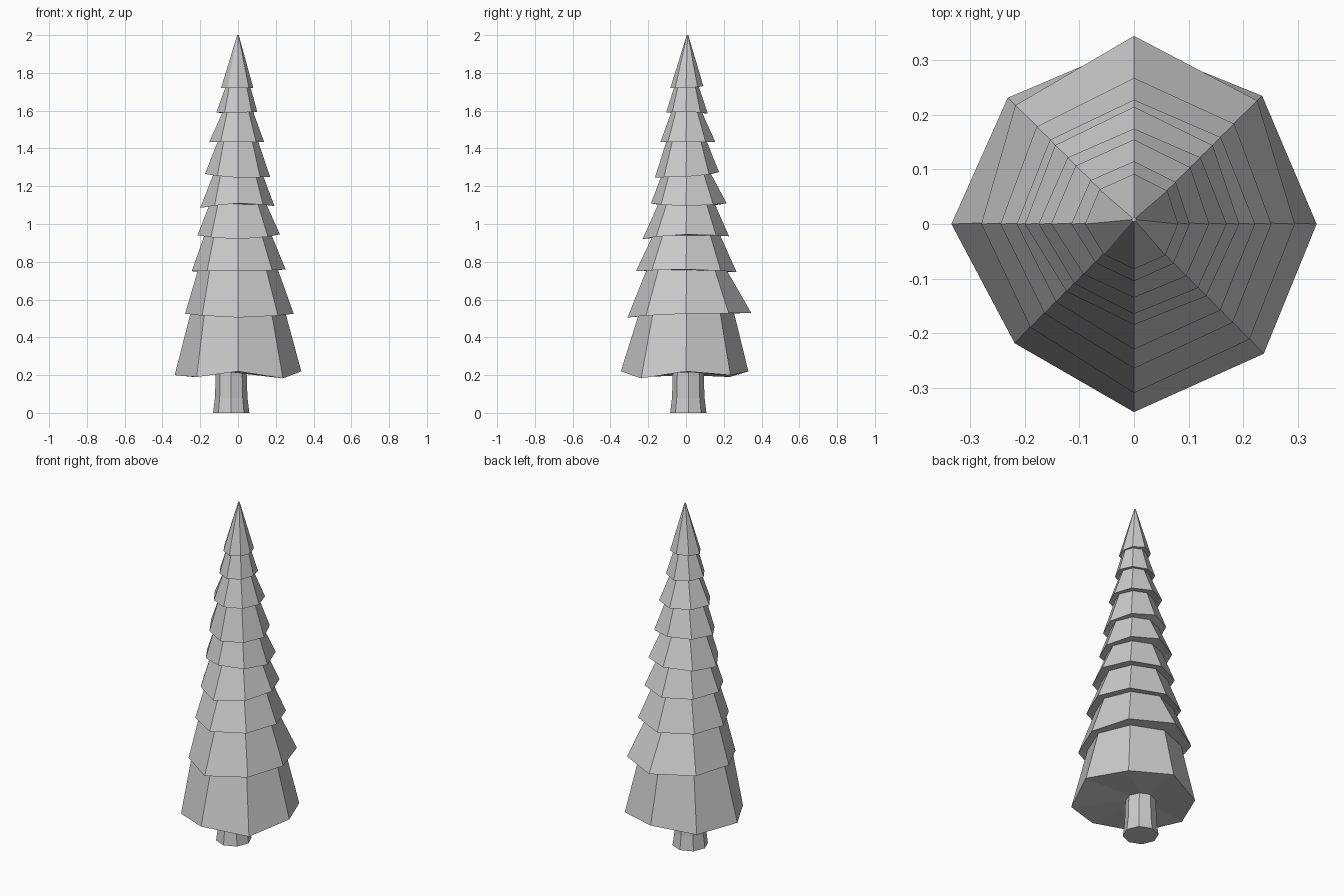
import bpy, math

if "Cube" in bpy.data.objects:
    bpy.data.objects.remove(bpy.data.objects["Cube"])

SIDES = 8


def loft(name, rings):
    """Skin a stack of equal-sided rings and cap both ends."""
    verts = [v for ring in rings for v in ring]
    faces = [tuple(reversed(range(SIDES)))]
    for k in range(len(rings) - 1):
        a, b = k * SIDES, (k + 1) * SIDES
        for i in range(SIDES):
            j = (i + 1) % SIDES
            faces.append((a + i, a + j, b + j, b + i))
    faces.append(tuple(range(len(verts) - SIDES, len(verts))))
    mesh = bpy.data.meshes.new(name)
    mesh.from_pydata(verts, [], faces)
    mesh.update()
    obj = bpy.data.objects.new(name, mesh)
    bpy.context.collection.objects.link(obj)
    return obj


def ring(cx, cy, radii, heights):
    return [(cx + r * math.cos(math.tau * i / SIDES),
             cy + r * math.sin(math.tau * i / SIDES), z)
            for i, (r, z) in enumerate(zip(radii, heights))]


def even_ring(cx, cy, r, z):
    return ring(cx, cy, [r] * SIDES, [z] * SIDES)


# Trunk, slightly off centre and flared at the foot
loft("trunk", [even_ring(-0.036, 0.012, r, z) for r, z in
               ((0.096, 0), (0.086, 0.08), (0.081, 0.24))])

# Branch tiers: rim radii (E, N, W, S), rim heights (E, N, W, S), neck radius
tiers = [
    ((.335, .330, .335, .345), (.220, .220, .200, .220), .252),
    ((.295, .345, .280, .310), (.525, .530, .525, .505), .212),
    ((.252, .268, .245, .265), (.760, .745, .750, .750), .178),
    ((.222, .228, .215, .230), (.945, .935, .940, .920), .150),
    ((.193, .215, .200, .185), (1.095, 1.110, 1.085, 1.110), .130),
    ((.170, .175, .175, .165), (1.250, 1.275, 1.265, 1.245), .106),
    ((.138, .155, .152, .135), (1.435, 1.435, 1.435, 1.435), .080),
    ((.102, .115, .115, .105), (1.595, 1.585, 1.590, 1.590), .065),
    ((.081, .092, .090, .083), (1.720, 1.730, 1.720, 1.720), .004),
]
diagonal = (1.0, 0.985, 0.91, 0.99)   # NE, NW, SW, SE


def with_diagonals(four, factors):
    out = []
    for i in range(4):
        out += [four[i], factors[i] * (four[i] + four[(i + 1) % 4]) / 2]
    return out


rings = [even_ring(-0.036, 0.012, 0.075, 0.215)]
for n, (radii, heights, neck) in enumerate(tiers):
    zs = with_diagonals(heights, (1, 1, 1, 1))
    if n == 0:                        # lowest skirt droops at its corners
        zs = [z - 0.02 * (i % 2) for i, z in enumerate(zs)]
        zs[7] = 0.183
    rings.append(ring(0, 0, with_diagonals(radii, diagonal), zs))
    top = sum(tiers[n + 1][1]) / 4 + 0.005 if n < 8 else 2.0
    rings.append(even_ring(0, 0.008 if n == 8 else 0.003, neck, top))
loft("branches", rings)
